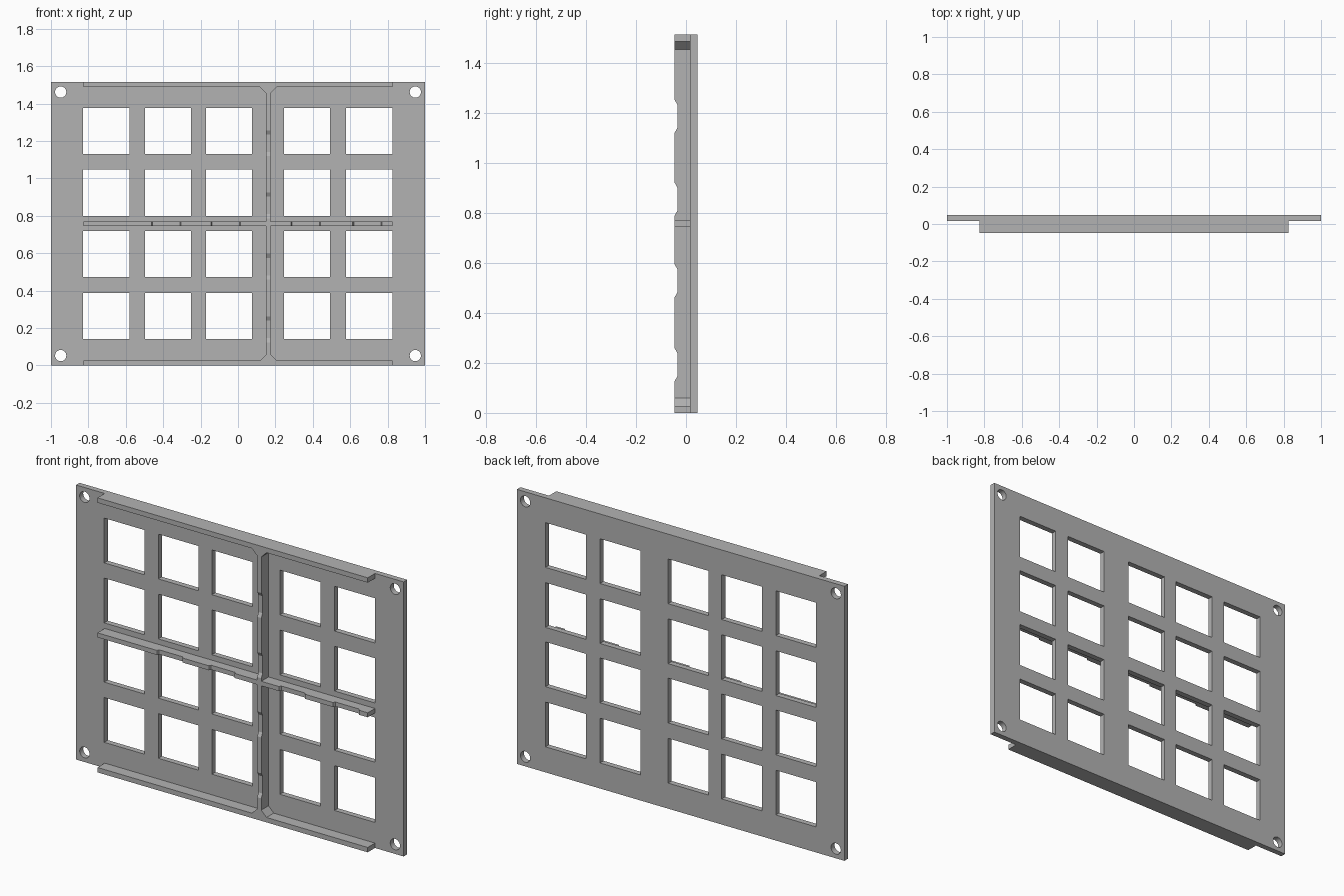
import bpy, bmesh, math

cube = bpy.data.objects.get("Cube")
if cube:
    bpy.data.objects.remove(cube, do_unlink=True)

grey = bpy.data.materials.new("plain grey")
grey.use_nodes = True
colour = (0.45, 0.45, 0.45, 1)
grey.diffuse_color = colour
grey.node_tree.nodes["Principled BSDF"].inputs["Base Color"].default_value = colour

HEIGHT = 1.515
FRONT, SEAT, BACK = -0.047, 0.016, 0.047
SIDE = 0.825            # half length of the rails
POST = (0.15, 0.175)    # x range of the upright rib
MID = (0.745, 0.77)     # z range of the middle rib


def extrude(name, loops, lo, hi, place):
    """Fill flat loops (inner loops become holes), thicken from lo to hi, place in space."""
    curve = bpy.data.curves.new(name, 'CURVE')
    curve.dimensions = '2D'
    curve.fill_mode = 'BOTH'
    curve.extrude = (hi - lo) / 2
    for loop in loops:
        spline = curve.splines.new('POLY')
        spline.points.add(len(loop) - 1)
        for point, (u, v) in zip(spline.points, loop):
            point.co = (u, v, 0, 1)
        spline.use_cyclic_u = True
    temp = bpy.data.objects.new(name + " outline", curve)
    bpy.context.collection.objects.link(temp)
    bpy.context.view_layer.update()
    mesh = bpy.data.meshes.new_from_object(temp.evaluated_get(bpy.context.evaluated_depsgraph_get()))
    bpy.data.objects.remove(temp, do_unlink=True)

    bm = bmesh.new()
    bm.from_mesh(mesh)
    for v in bm.verts:
        v.co = place(v.co.x, v.co.y, v.co.z + (lo + hi) / 2)
    bmesh.ops.remove_doubles(bm, verts=bm.verts, dist=0.0001)
    bmesh.ops.recalc_face_normals(bm, faces=bm.faces)
    bm.to_mesh(mesh)
    bm.free()
    mesh.name = name
    mesh.materials.clear()
    mesh.materials.append(grey)
    obj = bpy.data.objects.new(name, mesh)
    bpy.context.collection.objects.link(obj)
    bpy.ops.object.select_all(action='DESELECT')
    obj.select_set(True)
    bpy.context.view_layer.objects.active = obj
    bpy.ops.object.shade_smooth_by_angle(angle=math.radians(25))
    return obj


def along_x(u, v, w):
    return (w, u, v)


def along_y(u, v, w):
    return (u, w, v)


def along_z(u, v, w):
    return (u, v, w)


def rect(x0, x1, z0, z1):
    return [(x0, z0), (x1, z0), (x1, z1), (x0, z1)]


def circle(x, z, r, n=32):
    return [(x + r * math.cos(math.tau * i / n), z + r * math.sin(math.tau * i / n))
            for i in range(n)]


def notched(start, end, notches, slope, depth):
    """Front edge line from start to end with shallow sloped notches."""
    line = [(start, FRONT)]
    for a, b in notches:
        line += [(a, FRONT), (a + slope, FRONT + depth), (b - slope, FRONT + depth), (b, FRONT)]
    return line + [(end, FRONT), (end, SEAT), (start, SEAT)]


# Plate with square windows and corner screw holes
loops = [rect(-1, 1, 0, HEIGHT)]
for x in (-0.828, -0.498, -0.171, 0.245, 0.578):
    for z in (0.141, 0.473, 0.8, 1.131):
        loops.append(rect(x, x + 0.247, z, z + 0.247))
for x in (-0.948, 0.948):
    for z in (0.053, HEIGHT - 0.053):
        loops.append(circle(x, z, 0.03))
extrude("plate", loops, SEAT, BACK, along_y)

# Bottom and top rails with chamfered corners at the upright rib
rail = 0.027
gusset = 0.032
left, right = POST
outline = [(-SIDE, 0), (SIDE, 0), (SIDE, rail), (right + gusset, rail), (right, rail + gusset),
           (left, rail + gusset), (left - gusset, rail), (-SIDE, rail)]
extrude("bottom_rail", [outline], FRONT, SEAT, along_y)
extrude("top_rail", [[(x, HEIGHT - z) for x, z in outline]], FRONT, SEAT, along_y)

# Upright rib with shallow notches beside each row
rows = [(c - 0.069, c + 0.069) for c in (0.193, 0.529, 0.856, 1.188)]
edge = notched(rail + gusset, HEIGHT - rail - gusset, rows, 0.022, 0.012)
extrude("upright_rib", [[(y, z) for z, y in edge]], left, right, along_x)

# Middle rib with shallow notches beside each column
columns = [(c - 0.079, c + 0.079) for c in (-0.384, -0.066, 0.362, 0.692)]
extrude("middle_rib", [notched(-SIDE, SIDE, columns, 0.006, 0.012)], *MID, along_z)
